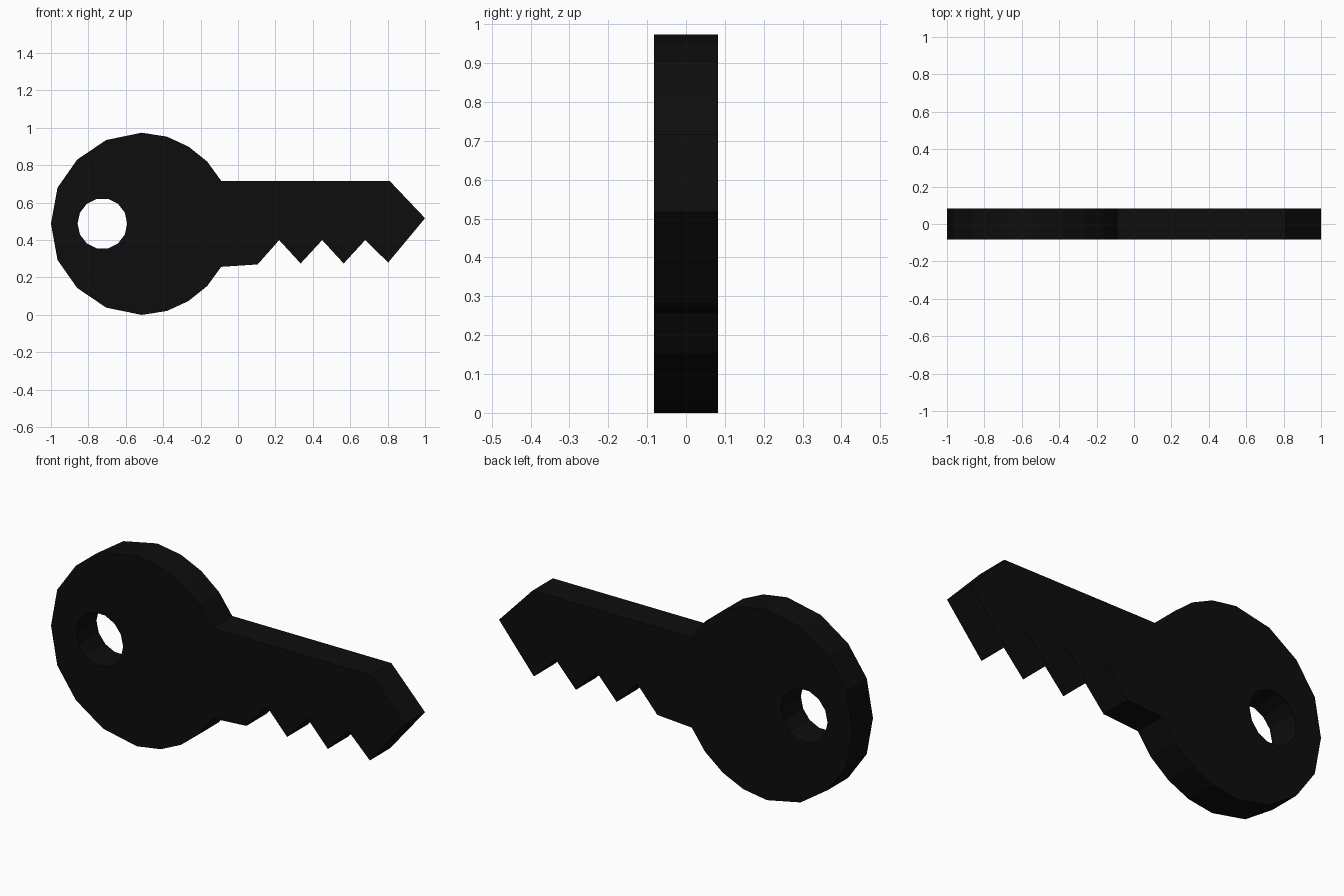
import bpy, bmesh, math
from mathutils import Vector

cube = bpy.data.objects.get("Cube")
if cube:
    bpy.data.objects.remove(cube, do_unlink=True)

HALF_THICK = 0.082
MID_Z = 0.487

# Near-black finish
black = bpy.data.materials.new("matte_black")
black.use_nodes = True
colour = (0.004, 0.004, 0.004, 1)
black.diffuse_color = colour
black.node_tree.nodes["Principled BSDF"].inputs["Base Color"].default_value = colour

# Round head: upper half from the blade shoulder to the far left, then mirrored
upper = [(-0.09, 0.717), (-0.165, 0.82), (-0.265, 0.9), (-0.38, 0.953), (-0.515, 0.974),
         (-0.705, 0.935), (-0.86, 0.83), (-0.965, 0.68)]
lower = [(x, 2 * MID_Z - z) for x, z in reversed(upper)]
head = upper + [(-1, MID_Z)] + lower

# Blade: three notches along the bottom, then the pointed tip
teeth = [(0.105, 0.27)]
for i in range(3):
    x = 0.22 + 0.23 * i
    teeth += [(x, 0.4), (x + 0.115, 0.275)]
teeth[-1] = (0.803, 0.28)
blade = teeth + [(1, 0.517), (0.81, 0.717)]

# Ring hole
hole = [(-0.725 + 0.133 * math.cos(a), 0.488 + 0.136 * math.sin(a))
        for a in (math.tau * i / 14 for i in range(14))]

# Fill the outline around the hole and extrude it to full thickness
bm = bmesh.new()
edges = []
for loop in (head + blade, hole):
    verts = [bm.verts.new((x, -HALF_THICK, z)) for x, z in loop]
    edges += [bm.edges.new((v, verts[i - 1])) for i, v in enumerate(verts)]
bmesh.ops.triangle_fill(bm, edges=edges, use_beauty=True, normal=Vector((0, -1, 0)))
result = bmesh.ops.extrude_face_region(bm, geom=bm.faces[:], use_keep_orig=True)
moved = [g for g in result["geom"] if isinstance(g, bmesh.types.BMVert)]
bmesh.ops.translate(bm, verts=moved, vec=(0, 2 * HALF_THICK, 0))
bmesh.ops.recalc_face_normals(bm, faces=bm.faces[:])

mesh = bpy.data.meshes.new("key")
bm.to_mesh(mesh)
bm.free()
mesh.materials.append(black)
key = bpy.data.objects.new("key", mesh)
bpy.context.collection.objects.link(key)
